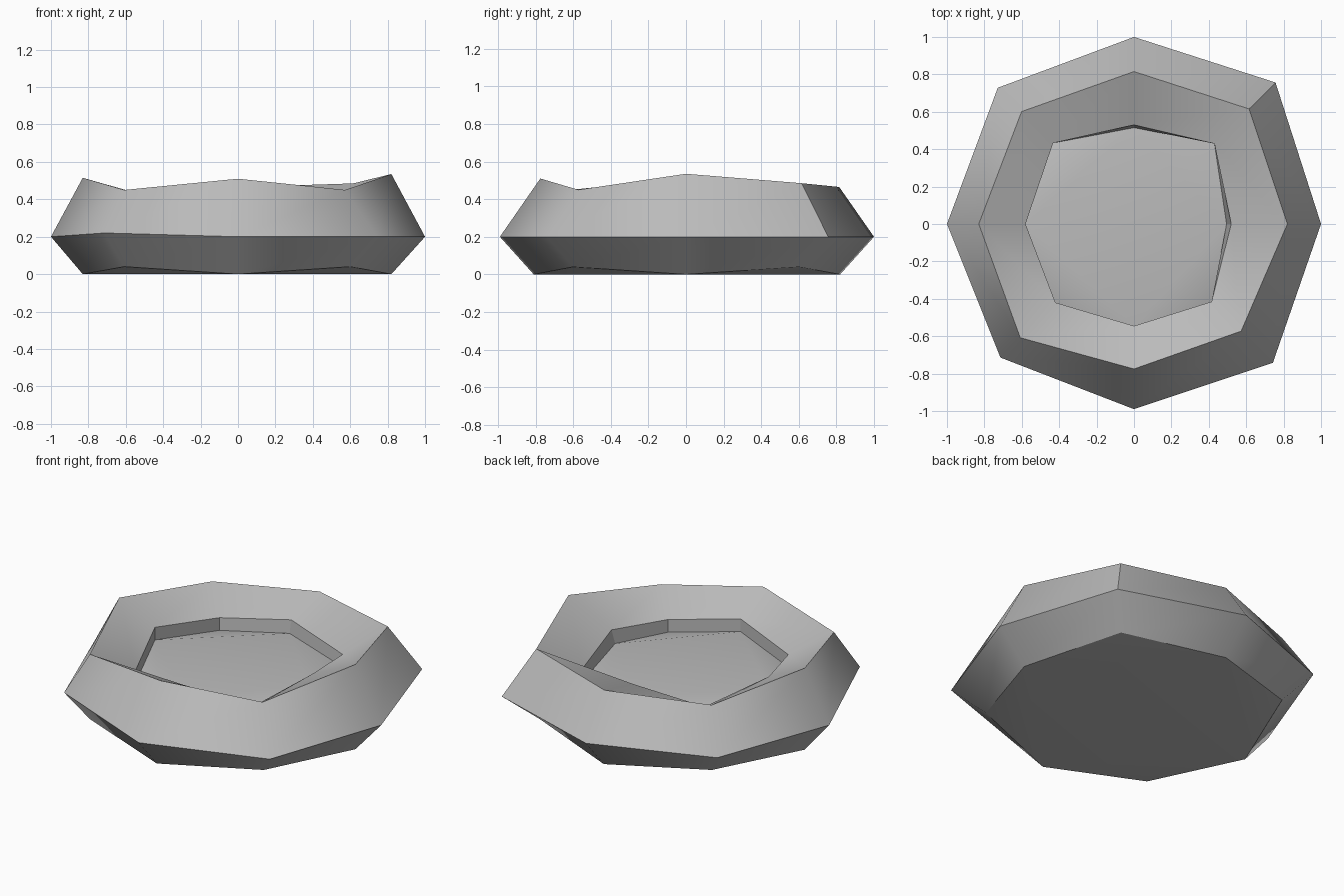
import bpy
import bmesh
from math import cos, sin, pi

default_cube = bpy.data.objects.get("Cube")
if default_cube:
    bpy.data.objects.remove(default_cube, do_unlink=True)

SIDES = 8


def make_material(name, colour):
    material = bpy.data.materials.new(name)
    material.use_nodes = True
    material.diffuse_color = colour
    shader = material.node_tree.nodes["Principled BSDF"]
    shader.inputs["Base Color"].default_value = colour
    shader.inputs["Roughness"].default_value = 0.9
    return material


def add_ring(bm, radii, heights):
    """Uneven octagon; short height lists repeat around the ring."""
    ring = []
    for i, radius in enumerate(radii):
        angle = 2 * pi * i / SIDES
        height = heights[i % len(heights)]
        ring.append(bm.verts.new((radius * cos(angle), radius * sin(angle), height)))
    return ring


def bridge(bm, lower, upper):
    for i in range(SIDES):
        j = (i + 1) % SIDES
        bm.faces.new((lower[i], lower[j], upper[j], upper[i]))


def cap(bm, ring):
    """Central square with a sloping triangle at every corner."""
    bm.faces.new(ring[::2])
    for i in range(0, SIDES, 2):
        bm.faces.new((ring[i], ring[i + 1], ring[(i + 2) % SIDES]))


def crease(bm, first, second):
    edge = bm.edges.get((first, second))
    if edge:
        edge.smooth = False


bm = bmesh.new()

# Underside, widest belt, raised rim, lip of the hollow, floor of the hollow
base = add_ring(bm, [0.82, 0.85, 0.82, 0.85, 0.83, 0.86, 0.81, 0.85], [0.0, 0.04])
belt = add_ring(bm, [1.0, 1.07, 1.0, 1.03, 1.0, 1.01, 0.99, 1.05], [0.2])
belt[5].co.z += 0.02
rim = add_ring(bm, [0.82, 0.87, 0.815, 0.85, 0.83, 0.86, 0.775, 0.81],
               [0.535, 0.485, 0.465, 0.45, 0.515, 0.45, 0.51, 0.45])
lip_radii = [0.52, 0.608, 0.53, 0.612, 0.58, 0.594, 0.545, 0.587]
lip = add_ring(bm, lip_radii, [0.395, 0.33])
floor_radii = list(lip_radii)
floor_radii[0] -= 0.025
floor_radii[2] -= 0.015
floor = add_ring(bm, floor_radii, [0.315, 0.25])

rings = [base, belt, rim, lip, floor]
for lower, upper in zip(rings, rings[1:]):
    bridge(bm, lower, upper)
cap(bm, base)
cap(bm, floor)
bmesh.ops.recalc_face_normals(bm, faces=bm.faces)

# Smooth sides with hard ring edges, hard wall corners and one hard outer corner
for face in bm.faces:
    face.smooth = True
for ring in rings:
    for i in range(SIDES):
        crease(bm, ring[i], ring[(i + 1) % SIDES])
for top, bottom in zip(lip, floor):
    crease(bm, top, bottom)
crease(bm, belt[1], rim[1])

mesh = bpy.data.meshes.new("stone_basin")
bm.to_mesh(mesh)
bm.free()
mesh.materials.append(make_material("stone grey", (0.5, 0.5, 0.5, 1.0)))
basin = bpy.data.objects.new("stone_basin", mesh)
bpy.context.collection.objects.link(basin)
